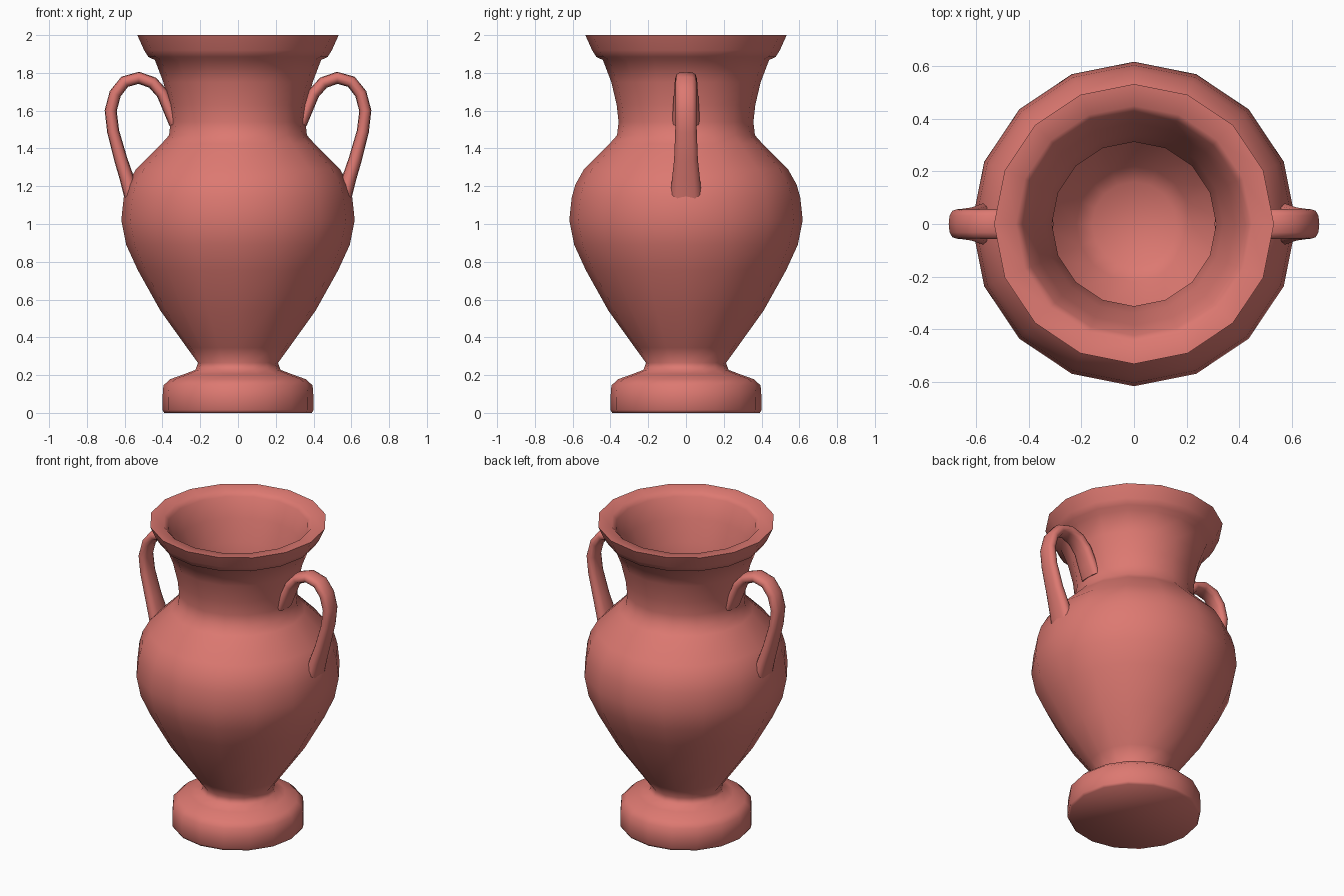
import bpy, bmesh, math
from mathutils import Vector

if "Cube" in bpy.data.objects:
    bpy.data.objects.remove(bpy.data.objects["Cube"])

SIDES = 16

clay = bpy.data.materials.new("terracotta")
clay.diffuse_color = (0.72, 0.19, 0.165, 1)
clay.use_nodes = True
clay.node_tree.nodes["Principled BSDF"].inputs["Base Color"].default_value = clay.diffuse_color


def finish(name, bm, angle):
    bmesh.ops.recalc_face_normals(bm, faces=bm.faces)
    mesh = bpy.data.meshes.new(name)
    bm.to_mesh(mesh)
    bm.free()
    mesh.materials.append(clay)
    obj = bpy.data.objects.new(name, mesh)
    bpy.context.collection.objects.link(obj)
    bpy.ops.object.select_all(action='DESELECT')
    obj.select_set(True)
    bpy.context.view_layer.objects.active = obj
    bpy.ops.object.shade_smooth_by_angle(angle=math.radians(angle))
    return obj


def bridge(bm, rings):
    for a, b in zip(rings, rings[1:]):
        n = len(a)
        for i in range(n):
            j = (i + 1) % n
            bm.faces.new((a[i], a[j], b[j], b[i]))


# Vase: one turned profile (radius, height), foot up the outside, over the rim, down the inside
outside = [(.39, 0), (.40, .015), (.40, .08), (.395, .145), (.36, .178), (.285, .205),
           (.225, .228), (.212, .265), (.27, .345), (.41, .54), (.53, .755), (.592, .89),
           (.618, 1.02), (.605, 1.14), (.585, 1.21), (.54, 1.29), (.405, 1.425), (.365, 1.47),
           (.357, 1.54), (.367, 1.63), (.395, 1.75), (.44, 1.868), (.475, 1.885),
           (.497, 1.92), (.533, 2.0)]
inside = [(.45, 1.993), (.425, 1.965), (.385, 1.84), (.34, 1.70), (.313, 1.56), (.313, 1.47),
          (.36, 1.39), (.49, 1.26), (.56, 1.12), (.572, 1.02), (.545, .90), (.48, .755),
          (.36, .56), (.22, .36), (.16, .31)]
bm = bmesh.new()
rings = []
for r, z in outside + inside:
    rings.append([bm.verts.new((r * math.cos(math.tau * i / SIDES),
                                r * math.sin(math.tau * i / SIDES), z))
                  for i in range(SIDES)])
bridge(bm, rings)
bm.faces.new(rings[0])     # underside
bm.faces.new(rings[-1])    # inner floor
finish("vase_body", bm, 62)

# Handles: oval section swept along a loop; x, z, half thickness, half width
path = [(.335, 1.53, .030, .072), (.362, 1.60, .032, .070), (.400, 1.69, .032, .064),
        (.452, 1.748, .032, .060), (.525, 1.774, .032, .057), (.600, 1.753, .032, .056),
        (.650, 1.690, .032, .056), (.674, 1.60, .032, .056), (.661, 1.49, .032, .057),
        (.620, 1.34, .035, .063), (.588, 1.24, .038, .074), (.558, 1.13, .040, .084)]


def handle(name, side):
    bm = bmesh.new()
    rings = []
    for k, (x, z, thick, wide) in enumerate(path):
        a, b = path[max(k - 1, 0)], path[min(k + 1, len(path) - 1)]
        along = Vector((b[0] - a[0], 0, b[1] - a[1])).normalized()
        across = Vector((-along.z, 0, along.x))
        ring = []
        for i in range(12):
            t = math.tau * i / 12
            # slightly squared oval
            c, s = math.cos(t), math.sin(t)
            u = math.copysign(abs(c) ** .8, c) * thick
            v = math.copysign(abs(s) ** .8, s) * wide
            p = Vector((x, v, z)) + across * u
            ring.append(bm.verts.new((p.x * side, p.y, p.z)))
        rings.append(ring)
    bridge(bm, rings)
    bm.faces.new(rings[0])
    bm.faces.new(rings[-1])
    finish(name, bm, 60)


handle("right_handle", 1)
handle("left_handle", -1)
